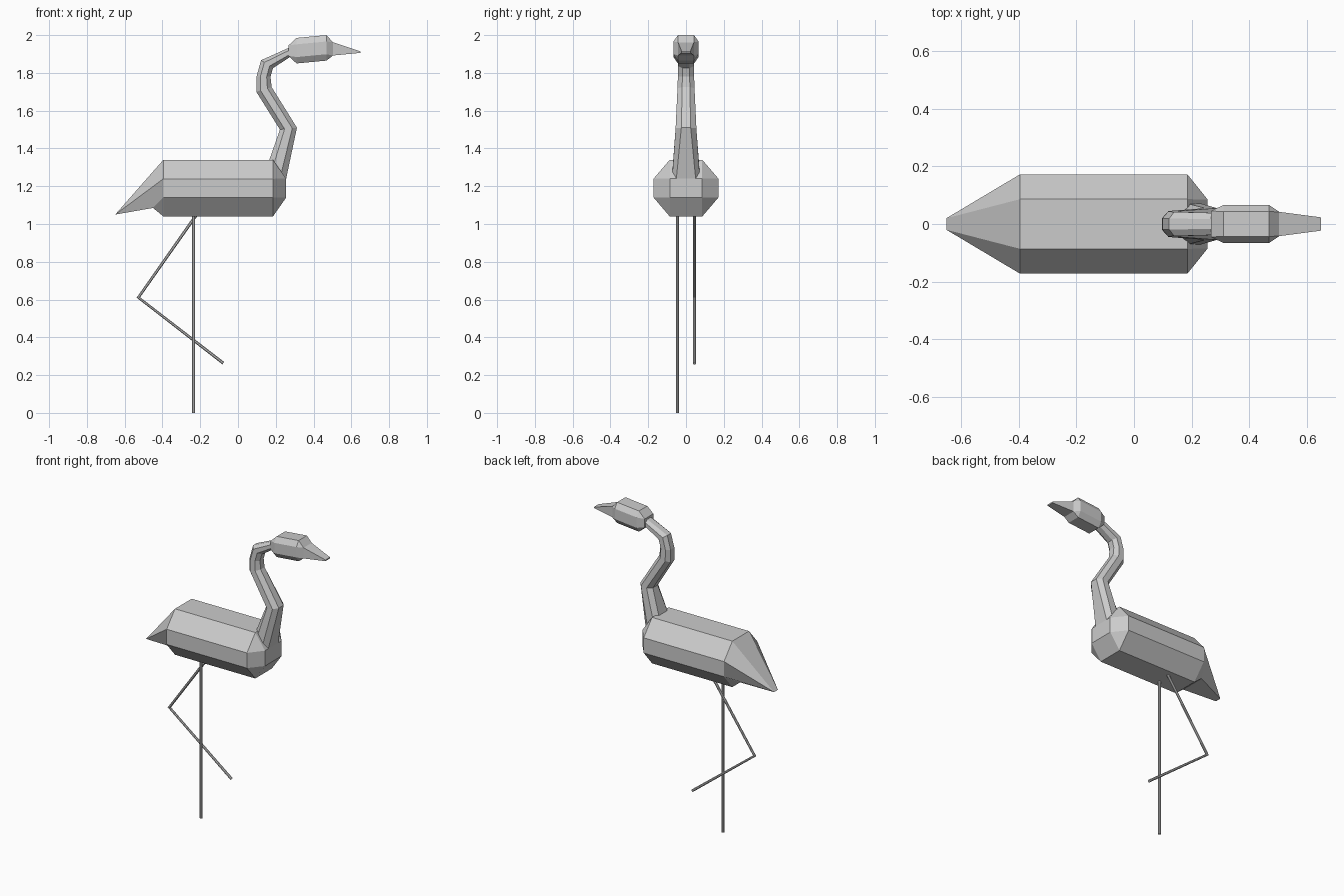
import bpy
import bmesh
from mathutils import Vector

cube = bpy.data.objects.get("Cube")
if cube:
    bpy.data.objects.remove(cube, do_unlink=True)

grey = bpy.data.materials.new("plain_grey")
grey.use_nodes = True
colour = (0.6, 0.6, 0.6, 1)
grey.diffuse_color = colour
grey.node_tree.nodes["Principled BSDF"].inputs["Base Color"].default_value = colour


def ring(a, b, width, cu=0.45, cv=0.45, width_b=None):
    """Chamfered section spanning a to b in the xz plane; cu = cv = 1 is a plain rectangle."""
    a, b = Vector((a[0], 0, a[1])), Vector((b[0], 0, b[1]))
    width_b = width if width_b is None else width_b
    half = [(1, cv), (cu, 1), (-cu, 1), (-1, cv)]
    outline = half + [(u, -v) for u, v in reversed(half)]
    points = []
    for u, v in outline:
        t = (u + 1) / 2
        p = a.lerp(b, t)
        p.y = v * (width + (width_b - width) * t)
        points.append(p)
    return points


def loft(name, rings, y=0):
    """Skin the sections, cap both ends and collapse doubled corners."""
    bm = bmesh.new()
    loops = [[bm.verts.new(p + Vector((0, y, 0))) for p in r] for r in rings]
    n = len(loops[0])
    for lo, hi in zip(loops, loops[1:]):
        for i in range(n):
            j = (i + 1) % n
            bm.faces.new((lo[i], lo[j], hi[j], hi[i]))
    bm.faces.new(loops[0])
    bm.faces.new(loops[-1])
    bmesh.ops.remove_doubles(bm, verts=bm.verts, dist=0.0005)
    bmesh.ops.recalc_face_normals(bm, faces=bm.faces)
    mesh = bpy.data.meshes.new(name)
    bm.to_mesh(mesh)
    bm.free()
    mesh.materials.append(grey)
    obj = bpy.data.objects.new(name, mesh)
    bpy.context.collection.objects.link(obj)
    return obj


# Body with pointed tail and chamfered breast
loft("body", [
    ring((-0.45, 1.085), (-0.65, 1.05), 0.085, 1, 1, width_b=0.02),
    ring((-0.395, 1.04), (-0.395, 1.34), 0.172, 0.33, 0.5),
    ring((0.185, 1.04), (0.185, 1.34), 0.172, 0.33, 0.5),
    ring((0.255, 1.14), (0.255, 1.24), 0.085, 1, 1),
])

# S-shaped neck, sections given from nape to throat
loft("neck", [
    ring((0.145, 1.28), (0.255, 1.24), 0.073, cv=0.7),
    ring((0.222, 1.50), (0.312, 1.51), 0.055),
    ring((0.097, 1.70), (0.178, 1.725), 0.045),
    ring((0.098, 1.78), (0.172, 1.78), 0.043),
    ring((0.122, 1.867), (0.185, 1.825), 0.042),
    ring((0.285, 1.94), (0.285, 1.89), 0.038),
])

# Head and bill
loft("head", [
    ring((0.267, 1.89), (0.267, 1.945), 0.045, 1, 1),
    ring((0.31, 1.85), (0.31, 1.985), 0.066, 0.5, 0.65),
    ring((0.468, 1.865), (0.468, 2.0), 0.066, 0.5, 0.65),
    ring((0.503, 1.892), (0.503, 1.962), 0.042, 1, 1),
])
loft("bill", [
    ring((0.503, 1.892), (0.503, 1.962), 0.042, 1, 1),
    ring((0.648, 1.906), (0.648, 1.914), 0.023, 1, 1),
])

# Standing leg and raised, bent leg
R = 0.008
loft("standing_leg", [ring((-0.235 - R, z), (-0.235 + R, z), R) for z in (0, 1.06)], y=-0.045)
loft("raised_leg", [
    ring((-0.222, 1.06), (-0.202, 1.06), R),
    ring((-0.537, 0.61), (-0.518, 0.612), R),
    ring((-0.083, 0.257), (-0.073, 0.27), R),
], y=0.045)
